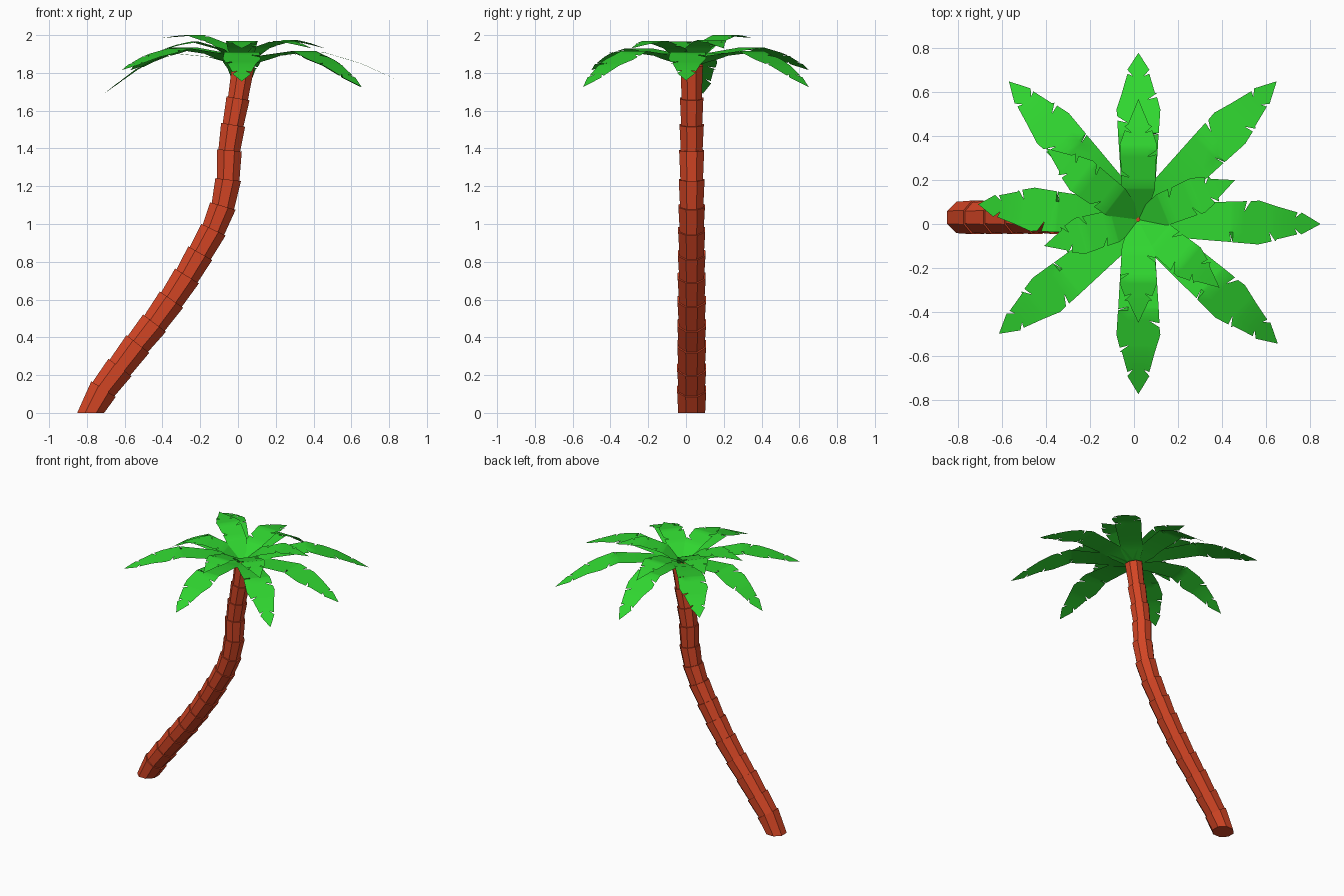
import bpy
import bmesh
import math
from mathutils import Vector

cube = bpy.data.objects.get("Cube")
if cube:
    bpy.data.objects.remove(cube, do_unlink=True)


def make_material(name, color):
    mat = bpy.data.materials.new(name)
    mat.use_nodes = True
    mat.diffuse_color = color
    bsdf = next(n for n in mat.node_tree.nodes if n.type == 'BSDF_PRINCIPLED')
    bsdf.inputs["Base Color"].default_value = color
    return mat


bark = make_material("red brown bark", (0.66, 0.06, 0.018, 1))
green = make_material("leaf green", (0.03, 0.68, 0.03, 1))


def finish(bm, name, mat):
    mesh = bpy.data.meshes.new(name)
    bm.to_mesh(mesh)
    bm.free()
    mesh.materials.append(mat)
    obj = bpy.data.objects.new(name, mesh)
    bpy.context.collection.objects.link(obj)
    return obj


def interpolate(points, t):
    for (t0, v0), (t1, v1) in zip(points, points[1:]):
        if t <= t1:
            return v0 + (v1 - v0) * (t - t0) / (t1 - t0)
    return points[-1][1]


# Trunk: stacked eight-sided segments, each flaring towards its top
PATH = [(-.78, 0), (-.712, .126), (-.625, .24), (-.53, .365), (-.442, .475),
        (-.352, .6), (-.27, .725), (-.2, .845), (-.13, .97), (-.08, 1.095),
        (-.052, 1.235), (-.046, 1.39), (-.026, 1.525), (0, 1.665), (.028, 1.84)]
TRUNK_Y = 0.03
centres = [Vector((x, TRUNK_Y, z)) for x, z in PATH]


def ring(bm, centre, direction, radius):
    side = Vector((0, 1, 0))
    across = side.cross(direction)
    verts = []
    for i in range(8):
        a = math.radians(22.5 + 45 * i)
        verts.append(bm.verts.new(
            centre + radius * (math.cos(a) * across + math.sin(a) * side)))
    return verts


bm = bmesh.new()
last = len(centres) - 1
for i in range(last):
    low, high = centres[i], centres[i + 1]
    along = (high - low).normalized()
    after = (centres[min(i + 2, last)] - low).normalized()
    before = (high - centres[i - 1]).normalized() if i else Vector((0, 0, 1))
    top_radius = 0.083 - 0.022 * (i / last) ** 2
    bottom = ring(bm, low, before, top_radius * (0.9 if i else 0.93))
    top = ring(bm, high, after, top_radius)
    for k in range(8):
        n = (k + 1) % 8
        bm.faces.new((bottom[k], bottom[n], top[n], top[k]))
    bm.faces.new(bottom[::-1])
    bm.faces.new(top)
finish(bm, "trunk", bark)

# Leaves: arched blades with a midrib and narrow slits along the edges
CROWN = Vector((0.02, 0.02, 0))
SLIT_DEPTH = 0.5


def make_leaf(name, tip, peak, peak_t, widths, slits):
    tip = Vector(tip)
    span = Vector((tip.x, tip.y, 0)) - CROWN
    length = span.length
    out = span.normalized()
    left = Vector((-out.y, out.x, 0))
    drop_t = (peak_t + 1) / 2
    heights = [(0, 1.835), (peak_t * 0.45, 1.835 + (peak - 1.835) * 0.7),
               (peak_t, peak), (drop_t, peak * 0.6 + tip.z * 0.4), (1, tip.z)]

    def point(t, offset):
        p = CROWN + out * (length * t) + left * offset
        p.z = interpolate(heights, t)
        return p

    stations = sorted({0, peak_t * 0.45, peak_t, drop_t}
                      | {t for t, w in widths[:-1]} | {t for t, s in slits})
    bm = bmesh.new()
    mids = [bm.verts.new(point(t, 0)) for t in stations]
    end = bm.verts.new(point(1, 0))
    for side in (1, -1):
        cuts = {t for t, s in slits if s in (0, side)}
        inner, edge_in, edge_out = [], [], []
        for t in stations:
            w = interpolate(widths, t) * side
            inner.append(bm.verts.new(point(t, w * SLIT_DEPTH)))
            gap = 0.009 / length if t in cuts else 0
            lean = 0.02 / length if t in cuts else 0
            edge_in.append(bm.verts.new(point(t + lean - gap, w)))
            edge_out.append(bm.verts.new(point(t + lean + gap, w))
                            if gap else edge_in[-1])
        faces = []
        for k in range(len(stations) - 1):
            faces.append((mids[k], mids[k + 1], inner[k + 1], inner[k]))
            faces.append((inner[k], inner[k + 1], edge_in[k + 1], edge_out[k]))
        faces.append((mids[-1], end, inner[-1]))
        faces.append((inner[-1], end, edge_out[-1]))
        for f in faces:
            bm.faces.new(f if side > 0 else f[::-1])
    bm.normal_update()
    if sum(f.normal.z for f in bm.faces) < 0:
        bmesh.ops.reverse_faces(bm, faces=bm.faces[:])
    obj = finish(bm, name, green)
    bpy.ops.object.select_all(action='DESELECT')
    obj.select_set(True)
    bpy.context.view_layer.objects.active = obj
    bpy.ops.object.shade_smooth_by_angle(angle=math.radians(40))


LONG_WIDTHS = [(0, .03), (.16, .075), (.42, .088), (.66, .1), (.86, .05), (1, 0)]
SHORT_WIDTHS = [(0, .03), (.25, .075), (.62, .085), (1, 0)]
LONG_SLITS = [(.5, -1), (.58, 1), (.72, -1), (.86, 0)]
SHORT_SLITS = [(.35, 1), (.52, -1), (.72, 0)]

# Lower whorl of long leaves: tip position and arch height
long_leaves = [((.85, 0, 1.76), 1.91), ((.65, .65, 1.725), 1.915),
               ((.02, .78, 1.69), 1.91), ((-.57, .65, 1.815), 1.935),
               ((-.71, .09, 1.69), 1.905), ((-.615, -.5, 1.815), 1.93),
               ((.02, -.775, 1.755), 1.91), ((.655, -.545, 1.725), 1.915)]
for i, (tip, peak) in enumerate(long_leaves):
    make_leaf(f"long_leaf_{i + 1}", tip, peak, 0.52, LONG_WIDTHS, LONG_SLITS)

# Upper whorl of short leaves
short_leaves = [((.46, .2, 1.93), 1.975), ((.02, .57, 1.91), 1.97),
                ((-.4, .345, 1.985), 2.0), ((-.41, -.1, 1.92), 1.965),
                ((.02, -.45, 1.93), 1.97), ((.39, -.29, 1.93), 1.97)]
for i, (tip, peak) in enumerate(short_leaves):
    make_leaf(f"short_leaf_{i + 1}", tip, peak, 0.58, SHORT_WIDTHS, SHORT_SLITS)
